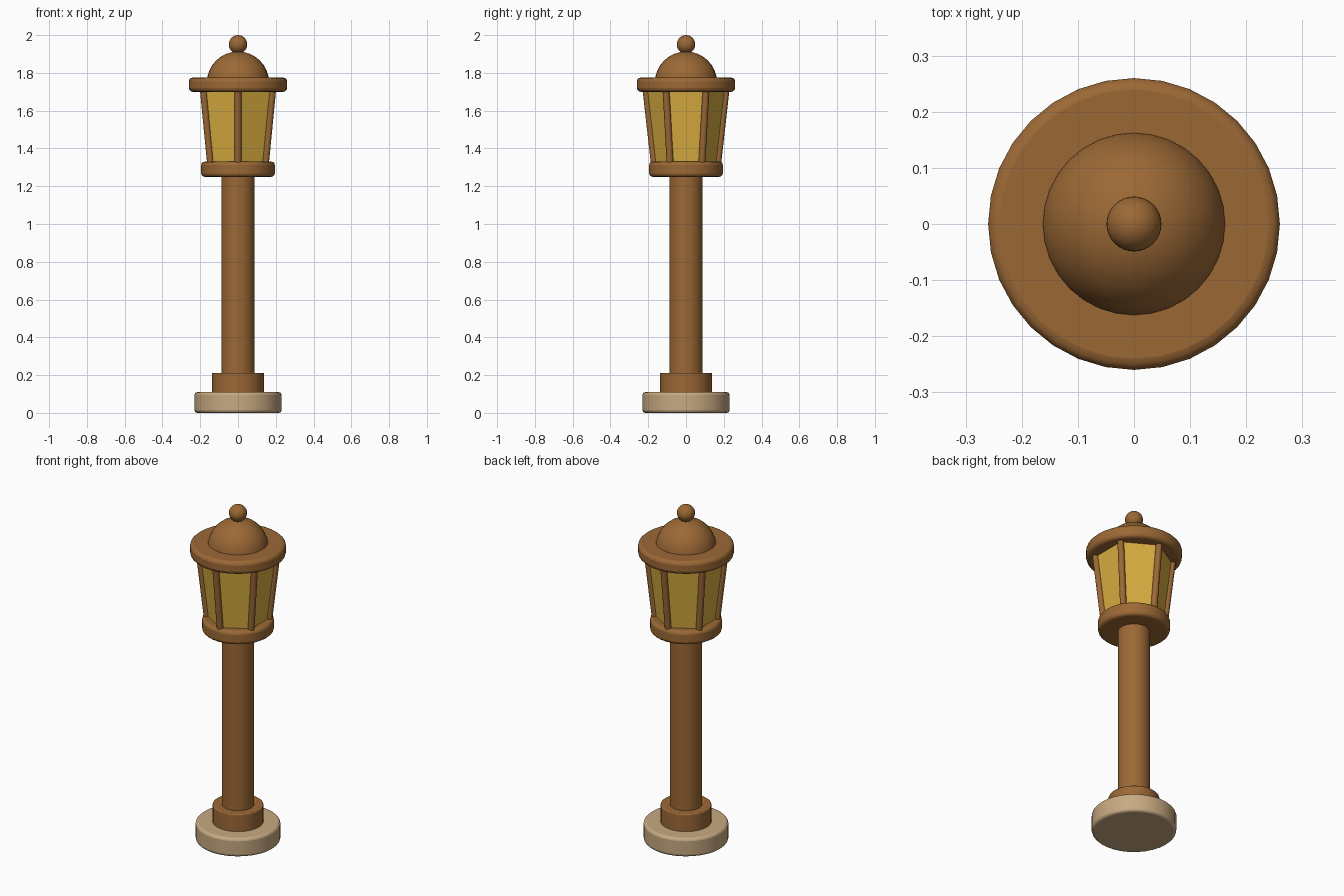
import bpy
from math import radians, sin, cos, pi
from mathutils import Vector

cube = bpy.data.objects.get("Cube")
if cube:
    bpy.data.objects.remove(cube)


def material(name, r, g, b):
    m = bpy.data.materials.new(name)
    m.use_nodes = True
    m.diffuse_color = (r, g, b, 1)
    m.node_tree.nodes["Principled BSDF"].inputs["Base Color"].default_value = (r, g, b, 1)
    return m


bronze = material("bronze_brown", 0.33, 0.14, 0.036)
stone = material("tan_stone", 0.57, 0.40, 0.22)
glass = material("amber_glass", 0.69, 0.42, 0.052)


def finish(name, mat, smooth=True):
    ob = bpy.context.object
    ob.name = ob.data.name = name
    ob.data.materials.append(mat)
    if smooth:
        bpy.ops.object.shade_smooth_by_angle(angle=radians(35))
    return ob


def drum(name, mat, radius, bottom, top, bevel=0.0):
    """Upright round block, with its rims softened if a bevel is given."""
    bpy.ops.mesh.primitive_cylinder_add(vertices=32, radius=radius, depth=top - bottom,
                                        location=(0, 0, (bottom + top) / 2))
    ob = finish(name, mat)
    if bevel:
        mod = ob.modifiers.new("soft_rims", "BEVEL")
        mod.width = bevel
        mod.segments = 3
        mod.limit_method = "ANGLE"
        mod.angle_limit = radians(40)
    return ob


def ball(name, mat, radius, z):
    bpy.ops.mesh.primitive_uv_sphere_add(segments=32, ring_count=16, radius=radius,
                                         location=(0, 0, z))
    return finish(name, mat)


# Foot and post
drum("base", stone, 0.23, 0.0, 0.11, 0.015)
drum("post_collar", bronze, 0.138, 0.10, 0.212, 0.005)
drum("post", bronze, 0.088, 0.20, 1.26)

# Lantern rings
drum("lantern_lower_ring", bronze, 0.195, 1.25, 1.33, 0.018)
drum("lantern_upper_ring", bronze, 0.26, 1.70, 1.775, 0.02)

# Tapered six-sided glass, with a corner towards the front
low, high = 1.31, 1.72
r_low, r_high = 0.167, 0.213
bpy.ops.mesh.primitive_cone_add(vertices=6, radius1=r_low, radius2=r_high,
                                depth=high - low, location=(0, 0, (low + high) / 2))
finish("lantern_glass", glass, smooth=False)

# Slanted bars along the glass corners
for i in range(6):
    a = -pi / 2 + i * pi / 3
    foot = Vector((r_low * cos(a), r_low * sin(a), low))
    head = Vector((r_high * cos(a), r_high * sin(a), high))
    along = head - foot
    bpy.ops.mesh.primitive_cylinder_add(vertices=12, radius=0.018, depth=along.length,
                                        location=(foot + head) / 2,
                                        rotation=along.to_track_quat("Z", "Y").to_euler())
    finish(f"lantern_bar_{i + 1}", bronze)

# Roof dome and finial
ball("roof_dome", bronze, 0.165, 1.748)
ball("finial", bronze, 0.049, 1.951)
